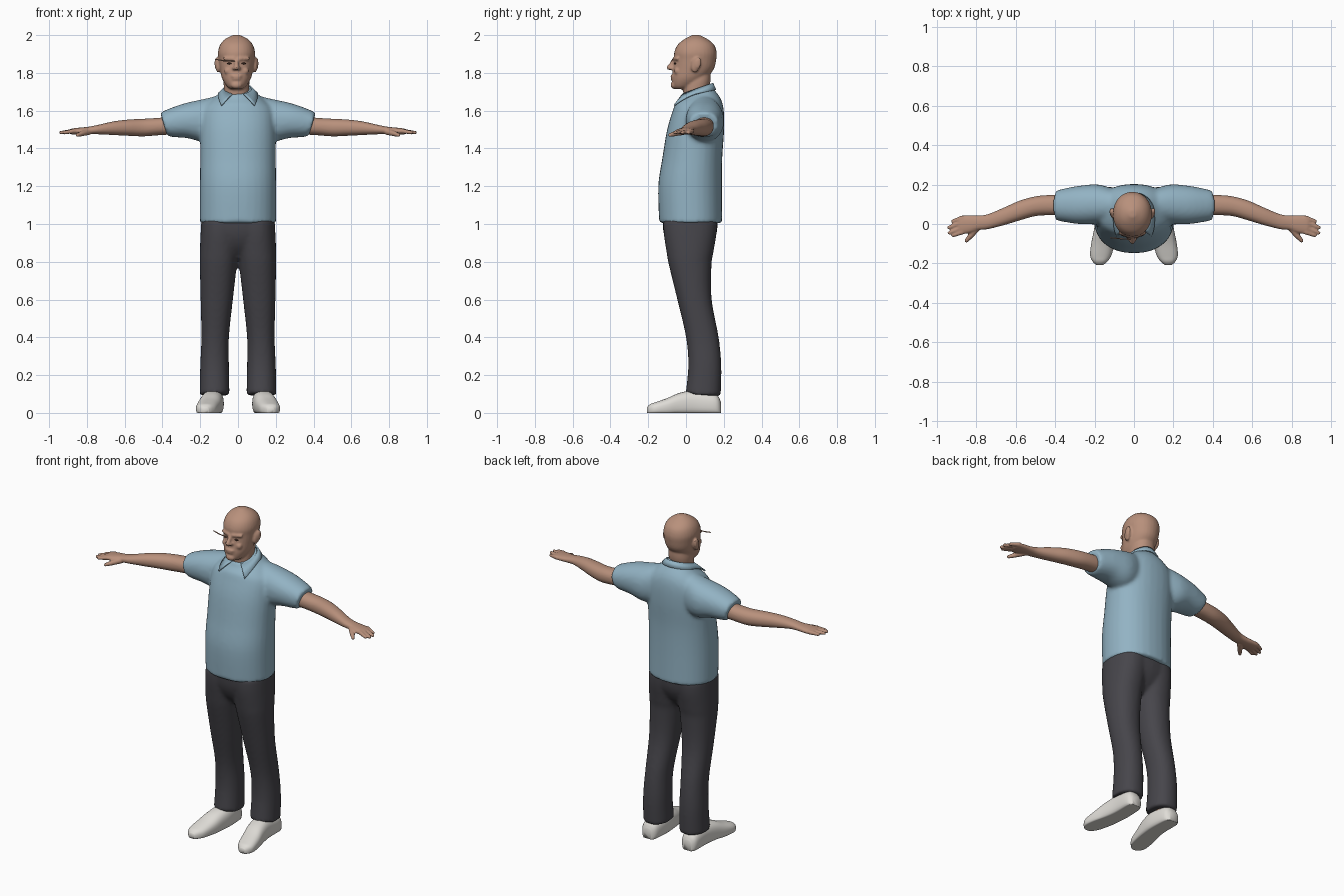
import bpy, bmesh, math
from mathutils import Vector, Matrix

if "Cube" in bpy.data.objects:
    bpy.data.objects.remove(bpy.data.objects["Cube"])


def material(name, r, g, b):
    m = bpy.data.materials.new(name)
    m.use_nodes = True
    m.diffuse_color = (r, g, b, 1)
    node = m.node_tree.nodes["Principled BSDF"]
    node.inputs["Base Color"].default_value = (r, g, b, 1)
    node.inputs["Roughness"].default_value = 0.8
    return m


SKIN = material("skin", 0.48, 0.28, 0.20)
SHIRT = material("light blue cloth", 0.29, 0.45, 0.55)
PANTS = material("charcoal cloth", 0.062, 0.060, 0.070)
SHOE = material("off white leather", 0.74, 0.72, 0.68)
DARK = material("dark brown", 0.10, 0.05, 0.035)


def spline(a, b, c, d, t):
    return 0.5 * (2 * b + (c - a) * t + (2 * a - 5 * b + 4 * c - d) * t * t
                  + (3 * b - a - 3 * c + d) * t ** 3)


def loft(bm, axis, rings, side=1, power=2.2, seg=32, steps=5):
    """Closed skin through rings (position, a0, a1, b0, b1, tilt) along an axis."""
    rings = [tuple(r) + (0,) * (6 - len(r)) for r in rings]
    fine, last = [], len(rings) - 1
    for i in range(last):
        quad = [rings[max(i - 1, 0)], rings[i], rings[i + 1], rings[min(i + 2, last)]]
        for k in range(steps):
            fine.append([spline(*vals, k / steps) for vals in zip(*quad)])
    fine.append(rings[-1])
    loops = []
    for p, a0, a1, b0, b1, tilt in fine:
        loop = []
        for k in range(seg):
            c, s = math.cos(math.tau * k / seg), math.sin(math.tau * k / seg)
            ca = math.copysign(abs(c) ** (2 / power), c) * (a1 - a0) / 2
            sb = math.copysign(abs(s) ** (2 / power), s) * (b1 - b0) / 2
            a, b, q = (a0 + a1) / 2 + ca, (b0 + b1) / 2 + sb, p + tilt * sb
            x, y, z = {"X": (q, a, b), "Y": (a, q, b), "Z": (a, b, q)}[axis]
            loop.append(bm.verts.new((x * side, y, z)))
        loops.append(loop)
    for lo, hi in zip(loops, loops[1:]):
        for k in range(seg):
            n = (k + 1) % seg
            bm.faces.new((lo[k], lo[n], hi[n], hi[k]))
    bm.faces.new(loops[0])
    bm.faces.new(loops[-1])


def ball(bm, center, radii, tilt=0):
    mat = (Matrix.Translation(center) @ Matrix.Rotation(tilt, 4, "X")
           @ Matrix.Diagonal((*radii, 1)))
    bmesh.ops.create_uvsphere(bm, u_segments=20, v_segments=12, radius=1, matrix=mat)


def limb(bm, p, q, r1, r2):
    """Tapered rod with rounded ends."""
    p, q = Vector(p), Vector(q)
    d = q - p
    mat = Matrix.Translation((p + q) / 2) @ d.to_track_quat("Z", "Y").to_matrix().to_4x4()
    bmesh.ops.create_cone(bm, cap_ends=True, segments=16, radius1=r1, radius2=r2,
                          depth=d.length, matrix=mat)
    ball(bm, p, (r1,) * 3)
    ball(bm, q, (r2,) * 3)


def finish(bm, name, mat, voxel=0, relax=4, mirror=False):
    bmesh.ops.recalc_face_normals(bm, faces=bm.faces)
    for f in bm.faces:
        f.smooth = True
    me = bpy.data.meshes.new(name)
    bm.to_mesh(me)
    bm.free()
    me.materials.append(mat)
    ob = bpy.data.objects.new(name, me)
    bpy.context.scene.collection.objects.link(ob)
    if voxel:
        m = ob.modifiers.new("Blend", "REMESH")
        m.mode, m.voxel_size, m.use_smooth_shade = "VOXEL", voxel, True
        m = ob.modifiers.new("Relax", "SMOOTH")
        m.factor, m.iterations = 0.5, relax
    if mirror:
        m = ob.modifiers.new("Mirror", "MIRROR")
        m.use_mirror_merge = False
    return ob


# Shirt: body and both sleeves blended into one skin
bm = bmesh.new()
loft(bm, "Z", [(z, -w, w, y0, y1, t) for z, w, y0, y1, t in (
    (1.005, .202, -.142, .192, 0), (1.2, .202, -.147, .19, 0), (1.35, .2, -.125, .192, 0),
    (1.5, .2, -.1, .202, 0), (1.6, .19, -.07, .2, 0), (1.65, .15, -.055, .185, .1),
    (1.69, .095, -.03, .145, .3), (1.715, .072, -.02, .125, .4))])
for s in (1, -1):
    loft(bm, "X", [(.08, .02, .17, 1.45, 1.685), (.18, 0, .2, 1.435, 1.662),
                   (.28, 0, .193, 1.455, 1.637, .1), (.36, .012, .178, 1.46, 1.605, .25),
                   (.393, .018, .17, 1.467, 1.588, .3)], s)
finish(bm, "shirt", SHIRT, .011, 5)

# Collar: folded band with two points at the front
bm = bmesh.new()
rows = []
for k in range(33):
    a = math.radians(-155 + 310 * k / 32)
    sn, cs = math.sin(a), math.cos(a)
    f = max(0, (abs(math.degrees(a)) - 90) / 65) ** 1.5
    top = (.072 * sn, .058 + .082 * cs, 1.715 + .03 * cs)
    low = (.102 * sn + math.copysign(.045 * f, sn), .055 + .102 * cs - .025 * f,
           1.69 + .02 * cs - .045 * f)
    rows.append((bm.verts.new(top), bm.verts.new(low)))
for p, q in zip(rows, rows[1:]):
    bm.faces.new((p[0], q[0], q[1], p[1]))
collar = finish(bm, "collar", SHIRT)
m = collar.modifiers.new("Thickness", "SOLIDIFY")
m.thickness, m.offset = .008, 0

# Trousers: hips and legs blended
bm = bmesh.new()
loft(bm, "Z", [(1.035, -.193, .193, -.125, .168), (.95, -.196, .196, -.118, .162),
               (.88, -.17, .17, -.09, .13), (.82, -.08, .08, -.04, .08)])
for s in (1, -1):
    loft(bm, "Z", [(1.02, -.02, .193, -.12, .165), (.95, -.015, .198, -.118, .162),
                   (.85, -.004, .202, -.103, .145), (.78, .006, .202, -.09, .135),
                   (.6, .027, .198, -.046, .136), (.4, .048, .194, 0, .173),
                   (.25, .048, .2, .012, .187), (.095, .045, .203, -.002, .184, -.08)], s)
finish(bm, "trousers", PANTS, .011, 4)

# Shoes with flat soles
bm = bmesh.new()
loft(bm, "Y", [(.184, .11, .165, -.02, .06), (.155, .085, .187, -.02, .1),
               (.05, .075, .192, -.02, .118), (-.03, .083, .203, -.02, .107),
               (-.1, .098, .217, -.02, .078), (-.16, .115, .222, -.016, .057),
               (-.19, .135, .21, -.012, .046), (-.207, .155, .192, -.005, .03)], power=2.5)
for v in bm.verts:
    v.co.z = max(v.co.z, 0)
finish(bm, "shoes", SHOE, mirror=True)

# Ankles inside the cuffs
bm = bmesh.new()
limb(bm, (.13, .1, .09), (.13, .1, .2), .045, .045)
finish(bm, "ankles", SKIN, mirror=True)

# Arms with hands
bm = bmesh.new()
loft(bm, "X", [(.33, .045, .145, 1.475, 1.57), (.42, .045, .147, 1.47, 1.562),
               (.5, .04, .14, 1.464, 1.557), (.58, .018, .118, 1.467, 1.553),
               (.66, -.006, .083, 1.471, 1.543), (.74, -.026, .05, 1.475, 1.525),
               (.79, -.031, .043, 1.475, 1.515), (.83, -.045, .044, 1.474, 1.511),
               (.875, -.052, .042, 1.474, 1.506), (.892, -.045, .035, 1.48, 1.5)])
for y, tip_x, tip_y in ((-.041, .917, -.058), (-.017, .936, -.045),
                        (.008, .938, -.018), (.031, .918, .014)):
    limb(bm, (.87, y, 1.492), (tip_x, tip_y, 1.484), .0125, .0095)
limb(bm, (.79, -.015, 1.488), (.828, -.06, 1.478), .017, .014)
limb(bm, (.828, -.06, 1.478), (.85, -.085, 1.471), .014, .01)
finish(bm, "arms", SKIN, .005, 3, mirror=True)

# Head: skull, neck and facial features blended
bm = bmesh.new()
loft(bm, "Z", [(z, -w, w, y0, y1) for z, w, y0, y1 in (
    (1.714, .03, -.055, .01), (1.73, .052, -.07, .05), (1.77, .076, -.074, .105),
    (1.82, .088, -.069, .147), (1.87, .095, -.063, .16), (1.91, .098, -.062, .162),
    (1.95, .086, -.043, .148), (1.98, .059, -.006, .112), (2.001, .016, .035, .07))], power=2.1)
loft(bm, "Z", [(1.62, -.066, .066, 0, .12), (1.7, -.066, .066, -.015, .118),
               (1.76, -.068, .068, -.01, .13), (1.82, -.06, .06, 0, .13)])
limb(bm, (0, -.06, 1.868), (0, -.089, 1.828), .01, .0135)
ball(bm, (0, -.062, 1.735), (.03, .02, .02))
ball(bm, (0, -.07, 1.782), (.03, .013, .008))
ball(bm, (0, -.068, 1.768), (.026, .013, .008))
for s in (1, -1):
    ball(bm, (s * .013, -.077, 1.824), (.01, .012, .009))
    limb(bm, (s * .015, -.062, 1.874), (s * .062, -.046, 1.876), .01, .009)
    ball(bm, (s * .042, -.047, 1.81), (.024, .016, .02))
    ball(bm, (s * .097, .052, 1.842), (.014, .024, .042), -.2)
    ball(bm, (s * .108, .062, 1.85), (.008, .019, .032), -.2)
finish(bm, "head", SKIN, .006, 3).location.x = -.008

# Eye slits
bm = bmesh.new()
ball(bm, (.038, -.058, 1.85), (.013, .006, .0045))
finish(bm, "eyes", DARK, mirror=True).location.x = -.008

# Thin spectacle bar on the right side of the face
bm = bmesh.new()
limb(bm, (-.02, -.078, 1.862), (-.075, -.074, 1.864), .003, .003)
limb(bm, (-.075, -.074, 1.864), (-.118, -.07, 1.872), .003, .003)
finish(bm, "spectacle_bar", SKIN)
